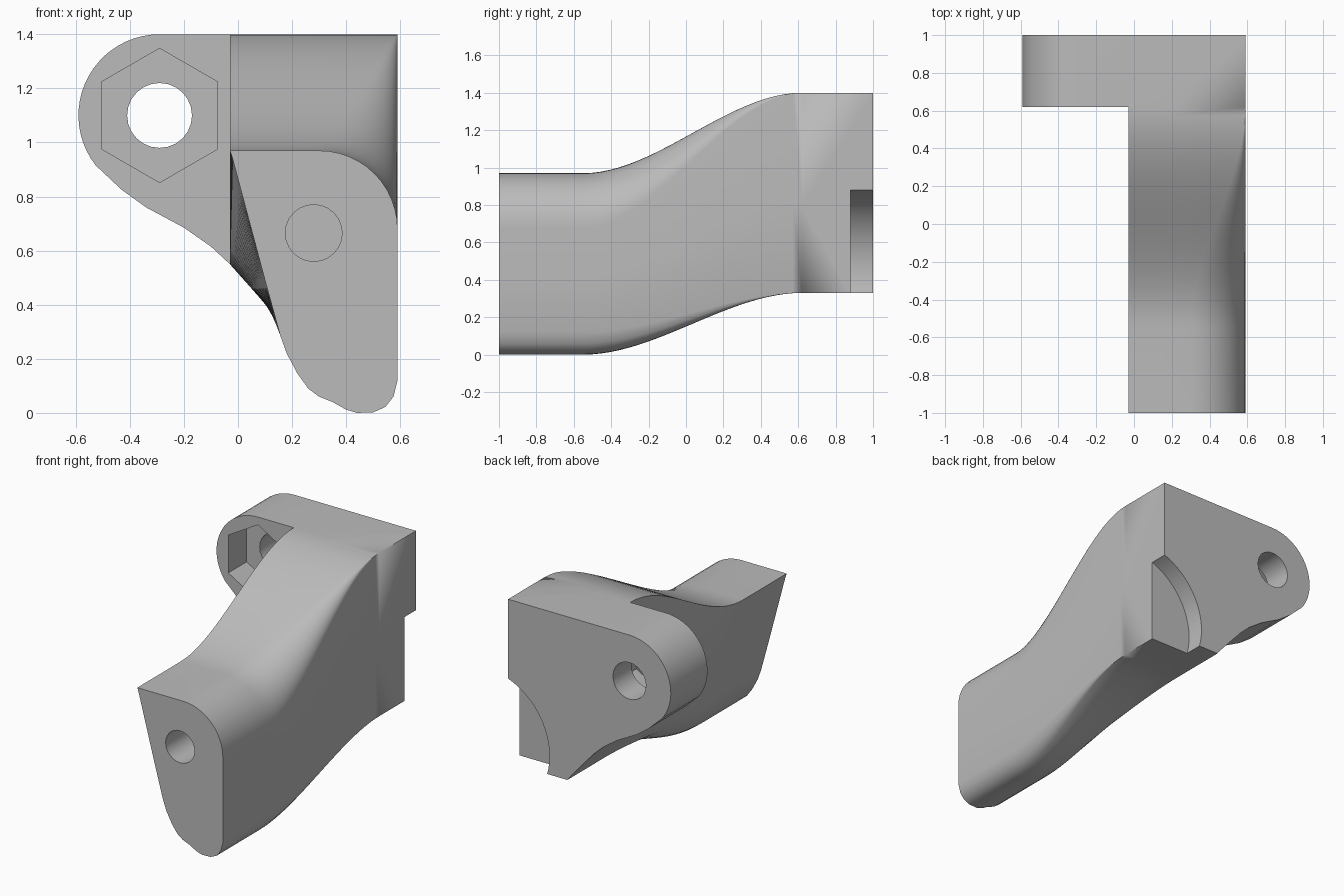
import bpy, bmesh, math

if "Cube" in bpy.data.objects:
    bpy.data.objects.remove(bpy.data.objects["Cube"])

paint = bpy.data.materials.new("plain grey")
paint.diffuse_color = (0.5, 0.5, 0.5, 1)
paint.use_nodes = True
paint.node_tree.nodes["Principled BSDF"].inputs["Base Color"].default_value = paint.diffuse_color


def loft(name, rings):
    """Skin a list of equal-length rings of (x, y, z) points and cap the ends."""
    bm = bmesh.new()
    rows = [[bm.verts.new(p) for p in ring] for ring in rings]
    n = len(rows[0])
    for a, b in zip(rows, rows[1:]):
        for i in range(n):
            j = (i + 1) % n
            bm.faces.new((a[i], a[j], b[j], b[i]))
    bm.faces.new(rows[0][::-1])
    bm.faces.new(rows[-1])
    bmesh.ops.remove_doubles(bm, verts=bm.verts, dist=1e-4)
    bmesh.ops.recalc_face_normals(bm, faces=bm.faces)
    mesh = bpy.data.meshes.new(name)
    bm.to_mesh(mesh)
    bm.free()
    mesh.materials.append(paint)
    ob = bpy.data.objects.new(name, mesh)
    bpy.context.collection.objects.link(ob)
    return ob


def prism(name, outline, y0, y1):
    return loft(name, [[(x, y, z) for x, z in outline] for y in (y0, y1)])


def circle(cx, cz, r, n, start=0, sweep=360):
    steps = n if sweep == 360 else n - 1
    return [(cx + r * math.cos(math.radians(start + sweep * i / steps)),
             cz + r * math.sin(math.radians(start + sweep * i / steps))) for i in range(n)]


def combine(target, tool, operation):
    mod = target.modifiers.new(operation.lower(), "BOOLEAN")
    mod.operation, mod.object, mod.solver = operation, tool, "EXACT"
    bpy.context.view_layer.objects.active = target
    bpy.ops.object.modifier_apply(modifier=mod.name)
    bpy.data.objects.remove(tool)


L, R, TOP, BASE, PLATE = -0.03, 0.59, 1.4, 0.33, 0.62

# Arm: matched front and rear sections, as (front point, rear point) pairs
pairs = [((L, 0.97), (L, TOP)), ((0.15, 0.97), (0.2, TOP))]
pairs += [(p, (R, TOP)) for p in circle(0.3, 0.68, 0.29, 13, 90, -90)]
pairs += [((R, 0.4), (R, 0.8)), ((R, 0.12), (R, BASE))]
pairs += [(p, (R, BASE)) for p in [(0.575, 0.06), (0.545, 0.022), (0.5, 0.002)]]
pairs += [((0.44, 0.0), (0.5, BASE)), ((0.4, 0.012), (0.42, BASE)),
          ((0.35, 0.04), (0.35, BASE)), ((0.3, 0.06), (0.28, BASE)),
          ((0.26, 0.09), (0.24, BASE)), ((0.22, 0.145), (0.2, BASE)),
          ((0.18, 0.22), (0.16, BASE)), ((0.155, 0.29), (0.12, 0.38)),
          ((0.10, 0.49), (0.05, 0.46)), ((-0.02, 0.94), (L, 0.55))]

rings = []
ys = [-1] + [-0.55 + (PLATE + 0.55) * i / 24 for i in range(25)]
for y in ys:
    t = min(max((y + 0.55) / (PLATE + 0.55), 0), 1)
    s = t * t * (3 - 2 * t)
    rings.append([(a[0] + (b[0] - a[0]) * s, y, a[1] + (b[1] - a[1]) * s) for a, b in pairs])
bracket = loft("bracket", rings)

# Rear plate with the rounded ear
ear = circle(-0.29, 1.1, 0.3, 22, 90, 128)
plate_outline = [(R, BASE), (R, TOP), (L, TOP)] + ear + [
    (-0.43, 0.825), (-0.34, 0.76), (-0.2, 0.685), (-0.1, 0.615),
    (L, 0.55), (0.05, 0.46), (0.12, 0.38), (0.16, BASE)]
combine(bracket, prism("rear_plate", plate_outline, PLATE, 1), "UNION")

# Bolt hole and hexagonal nut pocket in the ear
combine(bracket, prism("bolt_hole", circle(-0.29, 1.1, 0.12, 24), 0.5, 1.1), "DIFFERENCE")
combine(bracket, prism("nut_pocket", circle(-0.29, 1.1, 0.248, 6, 30), 0.5, 0.81), "DIFFERENCE")

# Blind hole in the front end
combine(bracket, prism("front_hole", circle(0.28, 0.665, 0.105, 24), -1.1, -0.4), "DIFFERENCE")

# Curved recess in the rear corner
combine(bracket, prism("corner_recess", circle(0.748, 0.45, 0.458, 64), 0.88, 1.1), "DIFFERENCE")

bpy.ops.object.select_all(action="DESELECT")
bracket.select_set(True)
bpy.context.view_layer.objects.active = bracket
bpy.ops.object.shade_smooth_by_angle(angle=math.radians(30))
